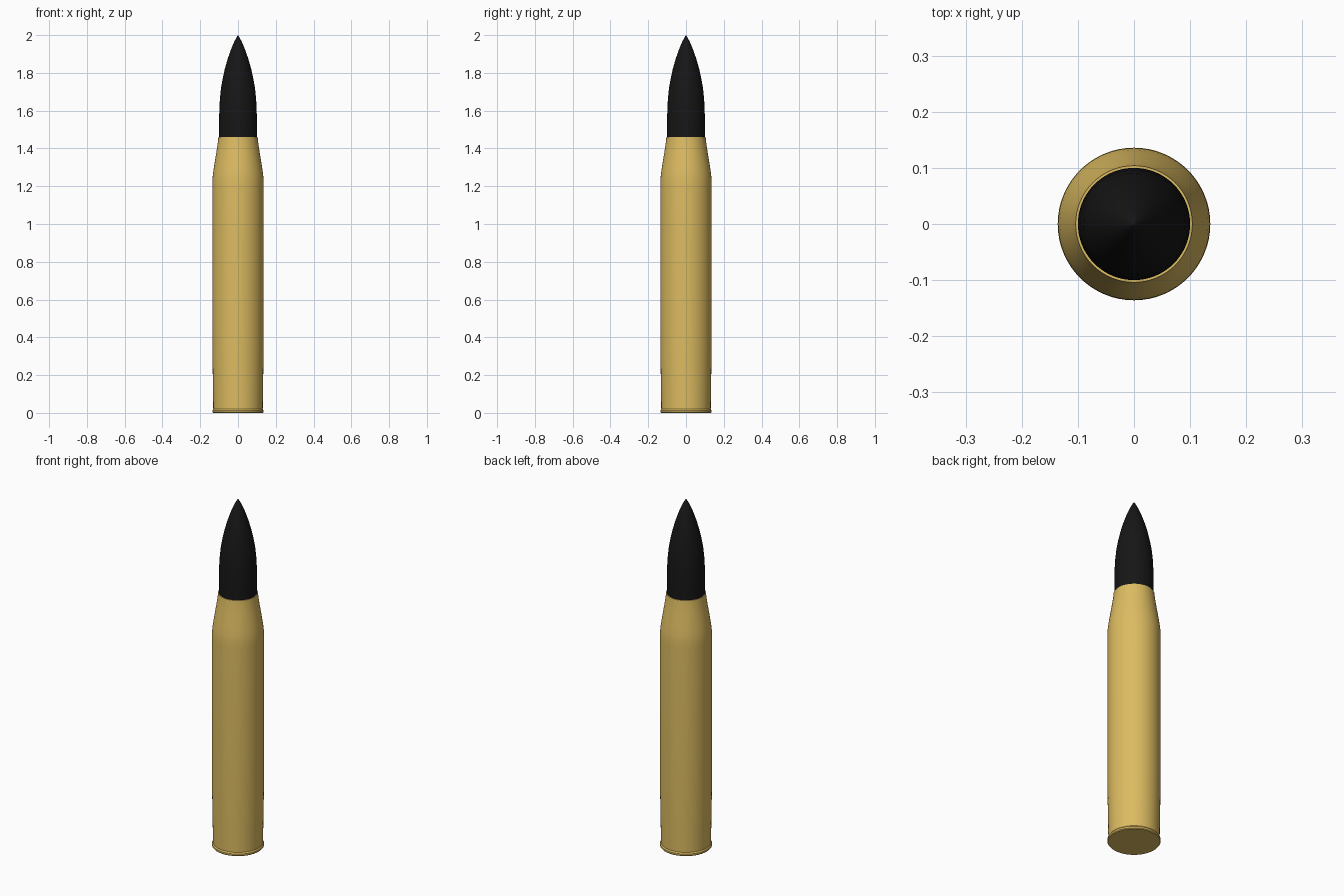
import bpy, bmesh, math

if "Cube" in bpy.data.objects:
    bpy.data.objects.remove(bpy.data.objects["Cube"])

SEGMENTS = 64


def material(name, color):
    mat = bpy.data.materials.new(name)
    mat.diffuse_color = color
    mat.use_nodes = True
    mat.node_tree.nodes["Principled BSDF"].inputs["Base Color"].default_value = mat.diffuse_color
    return mat


def lathe(name, profile, mat):
    """Spin an (r, z) profile around the z axis."""
    bm = bmesh.new()
    verts = [bm.verts.new((r, 0, z)) for r, z in profile]
    edges = [bm.edges.new(pair) for pair in zip(verts, verts[1:])]
    bmesh.ops.spin(bm, geom=verts + edges, cent=(0, 0, 0), axis=(0, 0, 1),
                   angle=math.tau, steps=SEGMENTS, use_duplicate=False)
    bmesh.ops.remove_doubles(bm, verts=bm.verts, dist=0.0002)
    bmesh.ops.recalc_face_normals(bm, faces=bm.faces)
    mesh = bpy.data.meshes.new(name)
    bm.to_mesh(mesh)
    bm.free()
    mesh.materials.append(mat)
    obj = bpy.data.objects.new(name, mesh)
    bpy.context.collection.objects.link(obj)
    bpy.context.view_layer.objects.active = obj
    obj.select_set(True)
    bpy.ops.object.shade_smooth_by_angle(angle=math.radians(30))
    obj.select_set(False)
    return obj


brass = material("brass", (0.72, 0.5, 0.12, 1))
black = material("black", (0.008, 0.008, 0.008, 1))

# Case: flat base, thin rim, straight body, soft shoulder, mouth
lathe("case", [(0, 0), (0.133, 0), (0.136, 0.004), (0.136, 0.013), (0.131, 0.02),
               (0.132, 0.1), (0.136, 0.35), (0.136, 1.2), (0.135, 1.24),
               (0.132, 1.27), (0.126, 1.31), (0.113, 1.39), (0.107, 1.43),
               (0.104, 1.46), (0.099, 1.46), (0.099, 1.42)], brass)

# Projectile: short cylinder, then a curved nose to a point
lathe("projectile", [(0, 1.4), (0.1, 1.4), (0.1, 1.54), (0.099, 1.6), (0.096, 1.66),
                     (0.09, 1.72), (0.081, 1.77), (0.07, 1.82), (0.056, 1.87),
                     (0.039, 1.92), (0.02, 1.965), (0.003, 1.997), (0, 2)], black)
